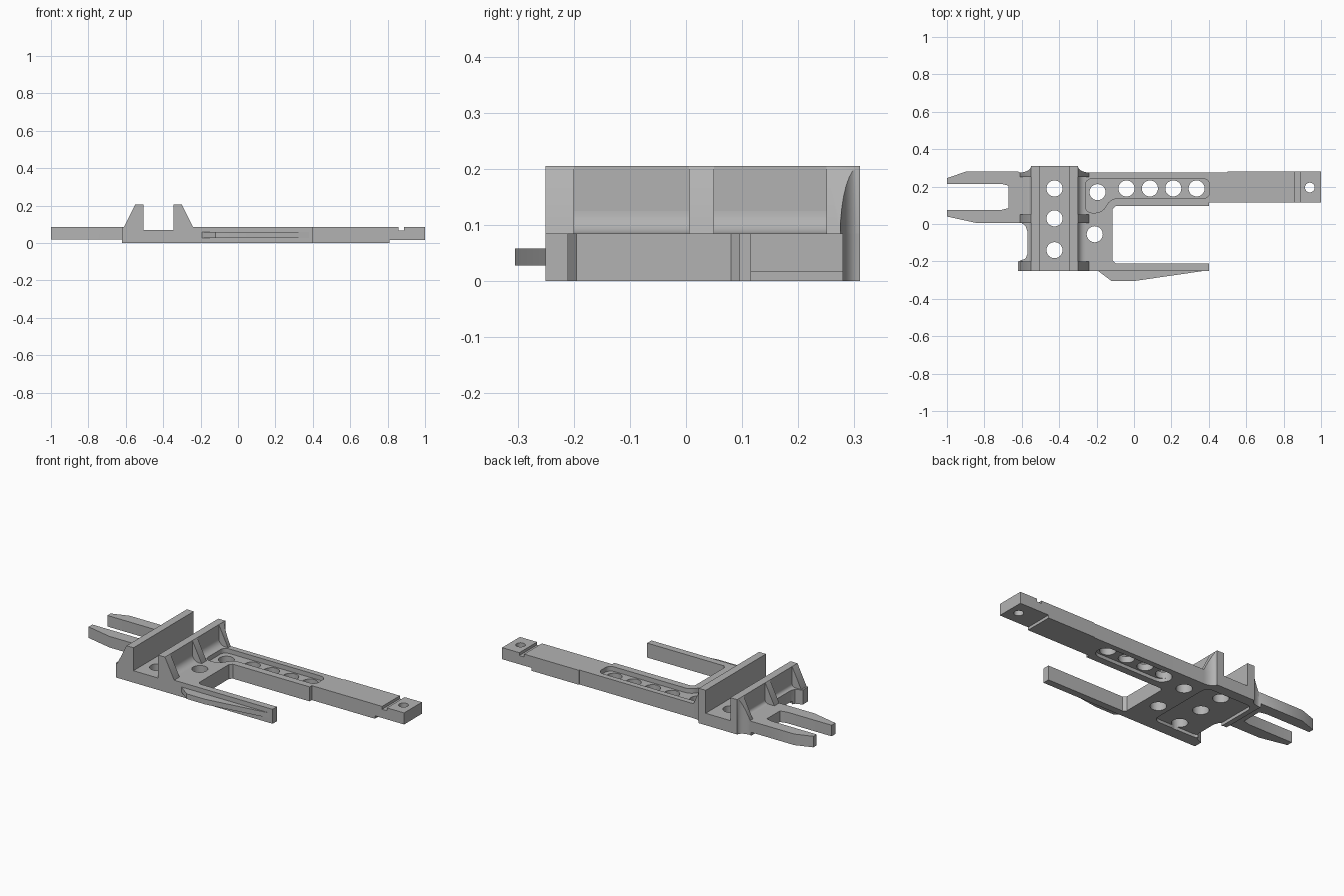
import bpy, bmesh, math

if "Cube" in bpy.data.objects:
    bpy.data.objects.remove(bpy.data.objects["Cube"])

grey = bpy.data.materials.new("plain grey")
grey.use_nodes = True
colour = (0.45, 0.45, 0.45, 1)
grey.diffuse_color = colour
grey.node_tree.nodes["Principled BSDF"].inputs["Base Color"].default_value = colour

TOP, WALL = 0.085, 0.205
FRONT, BACK = -0.25, 0.31


def make(name, bm):
    bmesh.ops.recalc_face_normals(bm, faces=bm.faces)
    mesh = bpy.data.meshes.new(name)
    bm.to_mesh(mesh)
    bm.free()
    mesh.materials.append(grey)
    ob = bpy.data.objects.new(name, mesh)
    bpy.context.collection.objects.link(ob)
    return ob


def prism(name, plan, z0, z1, round_by=0):
    """Plan outline raised from z0 to z1; z1 may be a function of x."""
    height = z1 if callable(z1) else lambda x: z1
    bm = bmesh.new()
    low = [bm.verts.new((x, y, z0)) for x, y in plan]
    high = [bm.verts.new((x, y, height(x))) for x, y in plan]
    bm.faces.new(low)
    bm.faces.new(high)
    uprights = []
    for i in range(len(plan)):
        j = (i + 1) % len(plan)
        bm.faces.new((low[i], low[j], high[j], high[i]))
        uprights.append(bm.edges.get((low[i], high[i])))
    if round_by:
        bmesh.ops.bevel(bm, geom=uprights, offset=round_by, segments=6,
                        profile=0.5, affect='EDGES', clamp_overlap=True)
    return make(name, bm)


def rect(x0, x1, y0, y1):
    return [(x0, y0), (x1, y0), (x1, y1), (x0, y1)]


def box(name, x0, x1, y0, y1, z0, z1, round_by=0):
    return prism(name, rect(x0, x1, y0, y1), z0, z1, round_by)


def hole(x, y, r=0.043):
    ring = [(x + r * math.cos(a * math.tau / 32), y + r * math.sin(a * math.tau / 32))
            for a in range(32)]
    return prism("hole_cutter", ring, -0.1, 0.2)


def cut(target, cutters):
    for c in cutters:
        c.hide_render = True
        mod = target.modifiers.new("cut", 'BOOLEAN')
        mod.operation, mod.solver, mod.object = 'DIFFERENCE', 'EXACT', c
    deps = bpy.context.evaluated_depsgraph_get()
    mesh = bpy.data.meshes.new_from_object(target.evaluated_get(deps))
    target.modifiers.clear()
    target.data = mesh
    for c in cutters:
        bpy.data.objects.remove(c)


def back_fillet(x_wall, side):
    """Hollow curve from the wall's back corner out to the plate edge."""
    steps = [i * math.pi / 16 for i in range(9)]
    return [(x_wall + side * 0.06 * (1 - math.cos(a)),
             BACK - 0.035 * math.sin(a)) for a in steps]


right_curve = back_fillet(-0.30, 1)
left_curve = back_fillet(-0.55, -1)

# Flat body with fork, long arm and short arm
outline = [(-0.62, FRONT), (0.4, FRONT), (0.4, -0.21), (-0.1, -0.21),
           (-0.115, -0.195), (-0.115, 0.08), (-0.1, 0.095), (0.4, 0.095),
           (0.4, 0.115), (1, 0.115), (1, 0.28), (0.5, 0.28), (0.5, 0.275)]
outline += right_curve[::-1] + left_curve
outline += [(-0.62, 0.28), (-0.9, 0.28), (-1, 0.245), (-1, 0.215), (-0.71, 0.215),
            (-0.67, 0.205), (-0.67, 0.085), (-0.71, 0.075), (-1, 0.075),
            (-1, 0.04), (-0.84, 0.005), (-0.6, 0.005), (-0.58, -0.01),
            (-0.57, -0.04), (-0.57, -0.16), (-0.58, -0.185), (-0.62, -0.2)]
body = prism("body_plate", outline, 0, TOP)

# Channel, thin ends, notch, pockets and holes
pocket = [(-0.26, 0.06), (-0.17, 0.06), (-0.125, 0.137), (0.405, 0.137),
          (0.405, 0.242), (-0.26, 0.242)]
cutters = [
    box("channel_cutter", -0.505, -0.345, -0.4, 0.4, 0.07, 0.3),
    box("fork_underside_cutter", -1.1, -0.62, -0.1, 0.4, -0.1, 0.02),
    box("arm_underside_cutter", 0.81, 1.1, 0, 0.4, -0.1, 0.017),
    box("arm_notch_cutter", 0.857, 0.888, 0, 0.4, 0.068, 0.2),
    prism("pocket_cutter", pocket, 0.058, 0.2, 0.035),
    box("lower_slot_cutter", -0.08, 0.4, 0.137, 0.242, -0.1, 0.02, 0.05),
    box("lower_recess_cutter", -0.59, -0.28, -0.18, 0.25, -0.1, 0.018, 0.04),
    hole(-0.195, 0.17), hole(-0.21, -0.055), hole(0.94, 0.195, 0.026)]
cutters += [hole(-0.425, y) for y in (0.19, 0.03, -0.14)]
cutters += [hole(-0.04 + 0.125 * i, 0.19) for i in range(4)]
cut(body, cutters)

# Side fin on the short arm
prism("side_fin", [(-0.2, -0.245), (-0.12, -0.305), (0, -0.305), (0.4, -0.247),
                   (0.4, -0.24)], 0.028, 0.058)

# Clamp walls with sloping ribs
for label, inner, outer, side, curve in (("right", -0.505, -0.55, -1, left_curve),
                                         ("left", -0.345, -0.30, 1, right_curve)):
    box(label + "_clamp_wall", min(inner, outer), max(inner, outer),
        FRONT, BACK, 0.06, WALL)
    foot = outer + side * 0.06

    def slope(x, outer=outer):
        return WALL - (WALL - TOP) * abs(x - outer) / 0.06

    for place, y0, y1 in (("front", FRONT, -0.2), ("middle", 0.005, 0.05)):
        prism(f"{label}_{place}_rib", rect(outer, foot, y0, y1), 0.06, slope)
    prism(label + "_back_rib", curve + [(foot, 0.25), (outer, 0.25)], 0.06, slope)

    # Hollow fillet along the foot of the wall
    bm = bmesh.new()
    r = 0.04 if side > 0 else 0.02
    arc = [(outer + side * r * (1 - math.cos(a)), TOP + r * (1 - math.sin(a)))
           for a in [i * math.pi / 16 for i in range(9)]]
    section = [(outer, TOP - 0.01)] + arc + [(arc[-1][0], TOP - 0.01)]
    face = bm.faces.new([bm.verts.new((x, -0.22, z)) for x, z in section])
    swept = bmesh.ops.extrude_face_region(bm, geom=[face])["geom"]
    bmesh.ops.translate(bm, vec=(0, 0.48, 0),
                        verts=[v for v in swept if isinstance(v, bmesh.types.BMVert)])
    make(label + "_wall_fillet", bm)

# Smooth curves, sharp edges
bpy.ops.object.select_all(action='DESELECT')
parts = [o for o in bpy.context.scene.objects
         if o.type == 'MESH' and grey.name in o.data.materials]
for ob in parts:
    ob.select_set(True)
bpy.context.view_layer.objects.active = body
bpy.ops.object.shade_smooth_by_angle(angle=math.radians(30))
